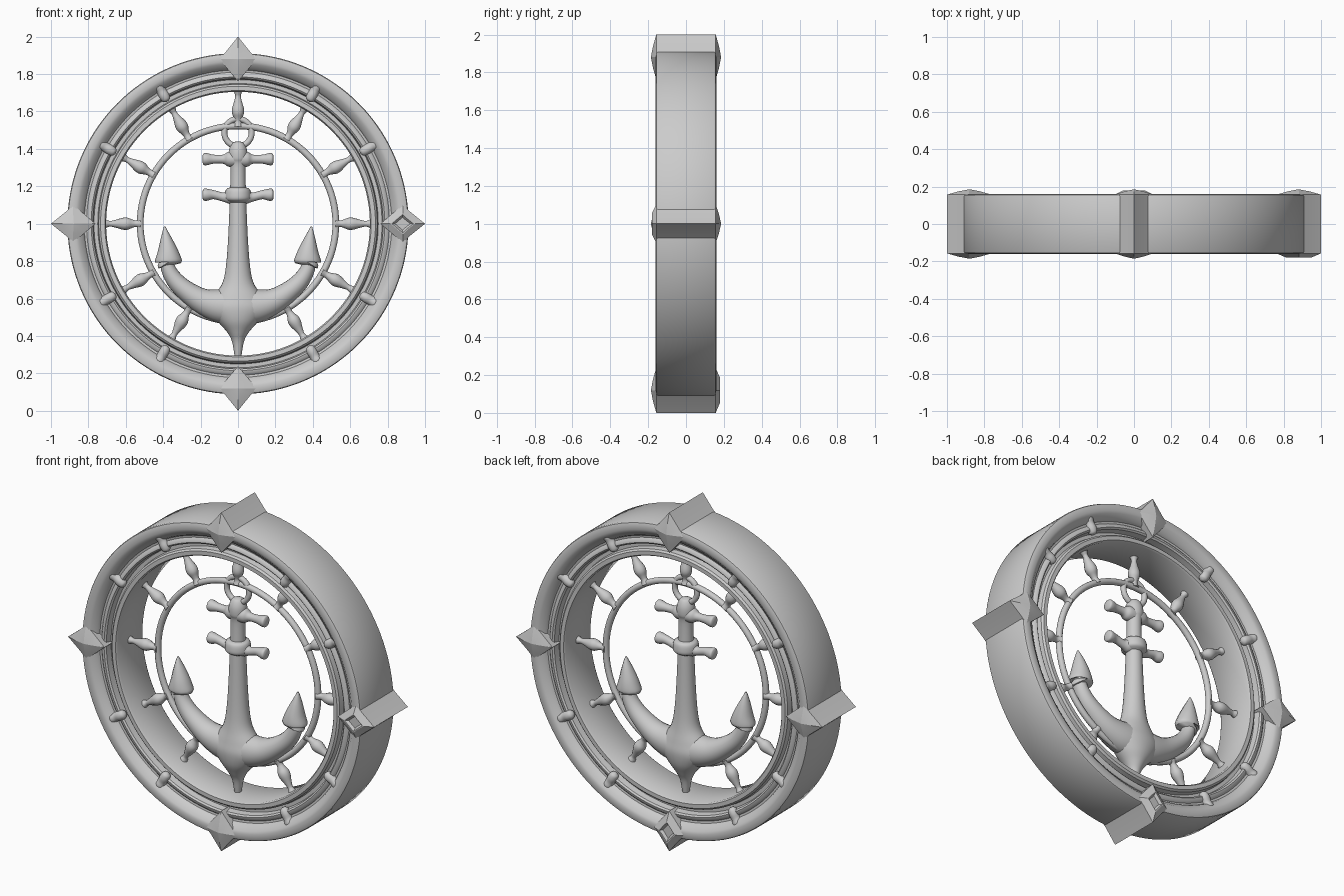
import bpy, bmesh, math
from mathutils import Vector

if "Cube" in bpy.data.objects:
    bpy.data.objects.remove(bpy.data.objects["Cube"])

C = 1.0  # height of the wheel centre


def finish(name, bm, angle=35):
    bmesh.ops.recalc_face_normals(bm, faces=bm.faces)
    me = bpy.data.meshes.new(name)
    bm.to_mesh(me)
    bm.free()
    ob = bpy.data.objects.new(name, me)
    bpy.context.collection.objects.link(ob)
    bpy.ops.object.select_all(action='DESELECT')
    ob.select_set(True)
    bpy.context.view_layer.objects.active = ob
    bpy.ops.object.shade_smooth_by_angle(angle=math.radians(angle))
    return ob


def bridge(bm, rings, closed=False):
    n = len(rings[0])
    pairs = list(zip(rings, rings[1:])) + ([(rings[-1], rings[0])] if closed else [])
    for a, b in pairs:
        for i in range(n):
            j = (i + 1) % n
            bm.faces.new((a[i], a[j], b[j], b[i]))
    if not closed:
        bm.faces.new(rings[0])
        bm.faces.new(rings[-1])


def smooth_path(pts, steps):
    # Catmull-Rom interpolation of (x, z, half width, half depth)
    p = [Vector(q) for q in pts]
    p = [2 * p[0] - p[1]] + p + [2 * p[-1] - p[-2]]
    out = []
    for i in range(1, len(p) - 2):
        a, b, c, d = p[i - 1:i + 3]
        for k in range(steps):
            t = k / steps
            out.append(0.5 * (2 * b + (c - a) * t + (2 * a - 5 * b + 4 * c - d) * t * t
                              + (3 * b - a - 3 * c + d) * t ** 3))
    return out + [p[-2]]


def sweep(name, pts, y=0.0, sides=20, steps=5, angle=50):
    # elliptical sections along a path in the XZ plane
    path = smooth_path(pts, steps)
    bm = bmesh.new()
    rings = []
    for i, q in enumerate(path):
        t = path[min(i + 1, len(path) - 1)] - path[max(i - 1, 0)]
        t = Vector((t[0], t[1])).normalized()
        ring = []
        for k in range(sides):
            a = 2 * math.pi * k / sides
            u, v = max(q[2], .004) * math.cos(a), max(q[3], .004) * math.sin(a)
            ring.append(bm.verts.new((q[0] - t.y * u, y + v, q[1] + t.x * u)))
        rings.append(ring)
    bridge(bm, rings)
    return finish(name, bm, angle)


def radial(name, deg, profile, y=0.0):
    # round turned part pointing outward from the wheel centre
    a = math.radians(deg)
    return sweep(name, [(r * math.cos(a), C + r * math.sin(a), w, w) for r, w in profile],
                 y, sides=14, steps=4)


def lathe(name, profile, z=C, segs=144, angle=35):
    # closed (radius, y) profile turned around the Y axis
    bm = bmesh.new()
    rings = []
    for k in range(segs):
        a = 2 * math.pi * k / segs
        rings.append([bm.verts.new((r * math.cos(a), y, z + r * math.sin(a))) for r, y in profile])
    bridge(bm, rings, closed=True)
    return finish(name, bm, angle)


def hoop(name, radius, tube, z=C):
    circle = [(radius + tube * math.cos(k * math.pi / 6), tube * math.sin(k * math.pi / 6))
              for k in range(12)]
    return lathe(name, circle, z, 96, 60)


# moulded outer rim, same on front and back
front = [(.705, -.115), (.712, -.125), (.735, -.125), (.745, -.115), (.75, -.085), (.77, -.085),
         (.776, -.12), (.785, -.128), (.80, -.125), (.81, -.115), (.822, -.117), (.83, -.135),
         (.845, -.145), (.855, -.155), (.87, -.16), (.895, -.16), (.908, -.155), (.912, -.148)]
lathe("outer_rim", front + [(r, -y) for r, y in reversed(front)])


# diamond points through the rim
PYRAMID = [(1, .157), (.5, .174), (.03, .185)]
INSET = [(1, .157), (.55, .18), (.48, .18), (.34, .166), (.03, .166)]


def compass_point(name, deg, front_cap, back_cap):
    half = [(0, 1.0), (.066, .918), (.102, .882), (.05, .82), (0, .762)]
    outline = half + [(-t, r) for t, r in half[-2:0:-1]]
    levels = [(s, -y) for s, y in reversed(front_cap)] + back_cap
    ca, sa = math.cos(math.radians(deg)), math.sin(math.radians(deg))
    bm = bmesh.new()
    rings = []
    for s, y in levels:
        ring = []
        for t, r in outline:
            t, r = t * s, .88 + (r - .88) * s
            ring.append(bm.verts.new((r * ca - t * sa, y, C + r * sa + t * ca)))
        rings.append(ring)
    bridge(bm, rings)
    finish(name, bm, 15)


compass_point("right_point", 0, INSET, PYRAMID)
compass_point("top_point", 90, PYRAMID, PYRAMID)
compass_point("left_point", 180, PYRAMID, PYRAMID)
compass_point("bottom_point", 270, PYRAMID, INSET)

# inner wheel hoop with turned spokes, and spoke bosses on the rim
hoop("wheel_hoop", .523, .018)
for deg in range(0, 360, 30):
    if deg != 270:
        radial(f"spoke_{deg}", deg, [(.52, .026), (.545, .018), (.565, .022), (.59, .032), (.615, .032),
                                     (.65, .022), (.68, .015), (.695, .018), (.715, .026)])
    if deg % 90:
        for side, y in (("front", -.118), ("back", .118)):
            radial(f"{side}_boss_{deg}", deg, [(.755, .006), (.765, .022), (.79, .028),
                                               (.82, .026), (.85, .03), (.875, .01)], y)

# anchor shank running down into the crown and its lower tip
sweep("anchor_shank", [(0, z, a, b) for z, a, b in (
    (1.44, .01, .01), (1.43, .032, .032), (1.395, .048, .048), (1.35, .05, .05), (1.30, .04, .04),
    (1.10, .045, .045), (.90, .054, .052), (.76, .066, .06), (.68, .085, .07), (.61, .13, .085),
    (.55, .155, .095), (.48, .11, .085), (.42, .058, .058), (.37, .032, .035), (.29, .018, .02))],
    sides=28)

# crossbars with flared ends
for name, z, mid in (("upper_crossbar", 1.345, .04), ("lower_crossbar", 1.155, .036)):
    half = [(.19, .018), (.183, .031), (.165, .032), (.13, .024), (.08, .024), (.05, mid)]
    prof = [(-x, w) for x, w in half] + [(0, mid + .003)] + [(x, w) for x, w in reversed(half)]
    sweep(name, [(x, z - .012 * (abs(x) < .1) * (z < 1.2) + .0, w, w) for x, w in prof])

# collar around the shank at the lower crossbar
sweep("shank_collar", [(0, z, r, r) for z, r in (
    (1.195, .04), (1.185, .062), (1.16, .07), (1.13, .068), (1.112, .04))], sides=24)

# ring at the head of the anchor
hoop("anchor_ring", .073, .016, 1.487)

# curved arms and pointed flukes
for side, s in (("left", -1), ("right", 1)):
    sweep(f"{side}_arm", [(s * x, z, a, b) for x, z, a, b in (
        (0, .555, .10, .085), (.10, .56, .09, .08), (.19, .585, .07, .07), (.27, .635, .056, .06),
        (.335, .695, .047, .05), (.375, .765, .038, .042), (.385, .84, .03, .035))])
    sweep(f"{side}_fluke", [(s * x, z, a, b) for x, z, a, b in (
        (.376, .815, .03, .03), (.372, .795, .06, .05), (.372, .803, .072, .06),
        (.375, .85, .056, .055), (.383, .91, .034, .038), (.389, .955, .016, .02),
        (.392, .985, .004, .005))], sides=12)
